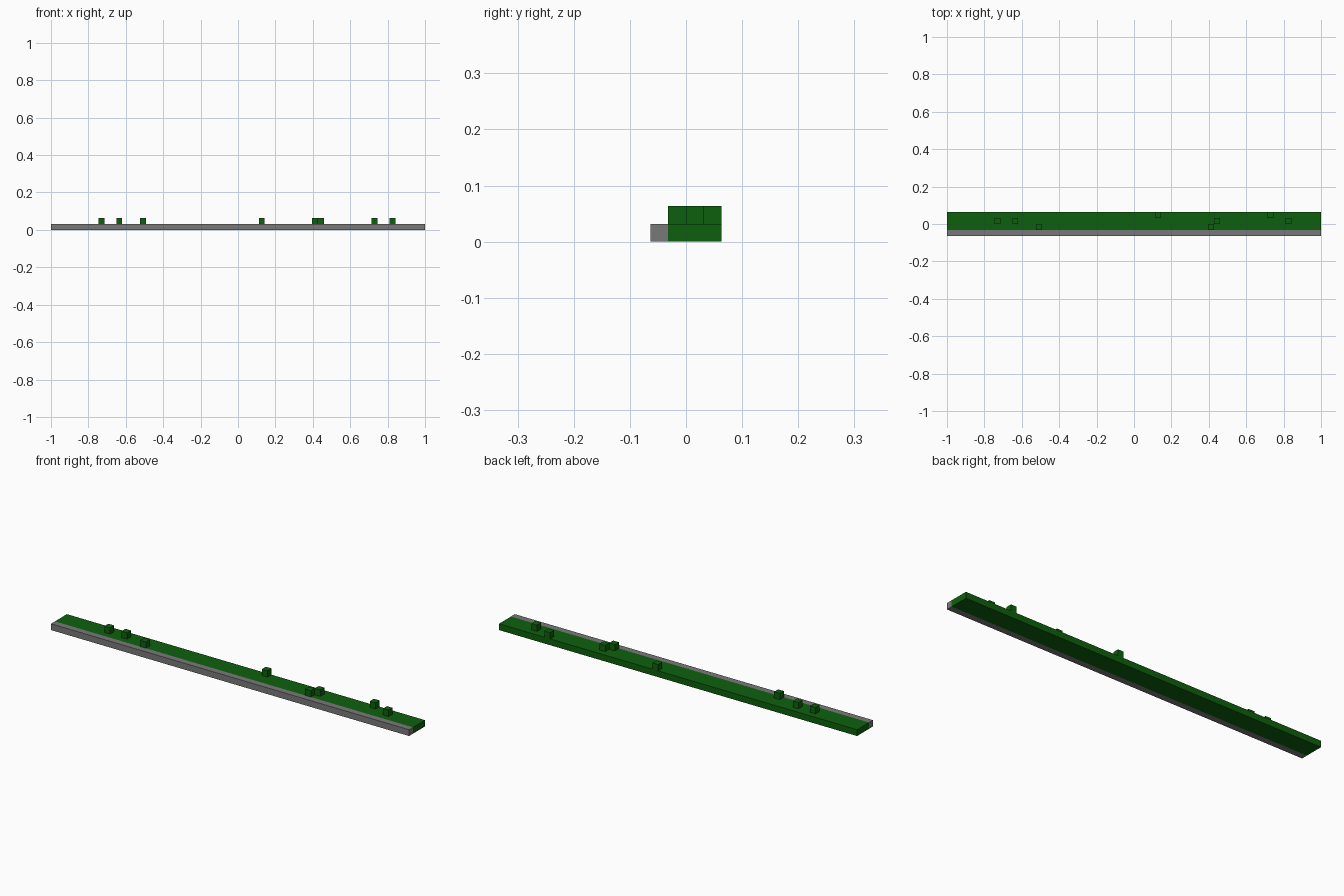
import bpy

if "Cube" in bpy.data.objects:
    bpy.data.objects.remove(bpy.data.objects["Cube"])

S = 2 / 63  # one block; the strip is 63 blocks long and 4 deep


def material(name, colour):
    m = bpy.data.materials.new(name)
    m.diffuse_color = (*colour, 1)
    m.use_nodes = True
    m.node_tree.nodes["Principled BSDF"].inputs["Base Color"].default_value = m.diffuse_color
    return m


green = material("grass green", (0.004, 0.117, 0.004))
grey = material("stone grey", (0.19, 0.19, 0.19))


def box(name, x, y, z, w, d, h, mat):
    """Box given by its lowest corner and size, all in blocks."""
    bpy.ops.mesh.primitive_cube_add(size=1)
    ob = bpy.context.object
    ob.name = name
    ob.location = ((x + w / 2 - 31.5) * S, (y + d / 2 - 2) * S, (z + h / 2) * S)
    ob.scale = (w * S, d * S, h * S)
    bpy.ops.object.transform_apply(location=True, rotation=False, scale=True)
    ob.data.materials.append(mat)
    return ob


# Long ground strip: grey kerb in front, grass behind
box("kerb", 0, 0, 0, 63, 1, 1, grey)
box("grass_strip", 0, 1, 0, 63, 3, 1, green)

# Scattered grass tufts: (column, row)
for i, (col, row) in enumerate([(8, 2), (11, 2), (15, 1), (35, 3),
                                (44, 1), (45, 2), (54, 3), (57, 2)]):
    box(f"grass_tuft_{i + 1}", col, row, 1, 1, 1, 1, green)
